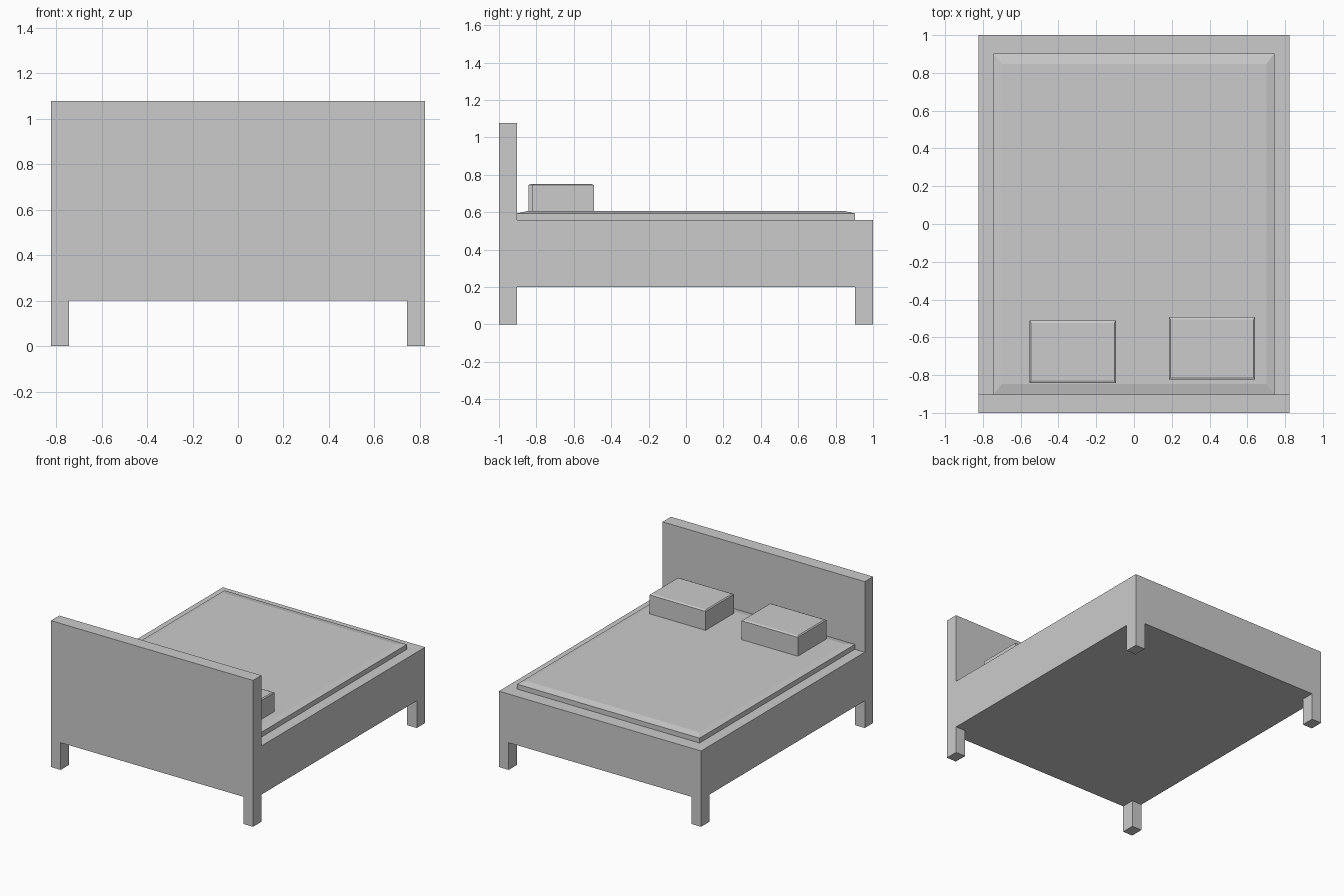
import bpy, bmesh

if "Cube" in bpy.data.objects:
    bpy.data.objects.remove(bpy.data.objects["Cube"])

W, L = 0.823, 1.0            # half width and half length of the bed
LEG_Z, FRAME_Z, HEAD_Z = 0.2, 0.558, 1.077


def finish(name, bm):
    bmesh.ops.recalc_face_normals(bm, faces=bm.faces)
    mesh = bpy.data.meshes.new(name)
    bm.to_mesh(mesh)
    bm.free()
    obj = bpy.data.objects.new(name, mesh)
    bpy.context.collection.objects.link(obj)
    return obj


def loft_box(name, x0, x1, y0, y1, levels):
    """Stack rectangles, each level = (z, inset x, inset y), into a closed block."""
    bm = bmesh.new()
    rings = []
    for z, ix, iy in levels:
        corners = [(x0 + ix, y0 + iy), (x1 - ix, y0 + iy),
                   (x1 - ix, y1 - iy), (x0 + ix, y1 - iy)]
        rings.append([bm.verts.new((x, y, z)) for x, y in corners])
    bm.faces.new(rings[0])
    bm.faces.new(rings[-1])
    for a, b in zip(rings, rings[1:]):
        for i in range(4):
            j = (i + 1) % 4
            bm.faces.new((a[i], a[j], b[j], b[i]))
    return finish(name, bm)


# Frame and headboard: one L-shaped side profile extruded across the width
profile = [(-L, LEG_Z), (L, LEG_Z), (L, FRAME_Z), (-0.903, FRAME_Z),
           (-0.903, HEAD_Z), (-L, HEAD_Z)]
bm = bmesh.new()
face = bm.faces.new([bm.verts.new((-W, y, z)) for y, z in profile])
ext = bmesh.ops.extrude_face_region(bm, geom=[face], use_keep_orig=True)
bmesh.ops.translate(bm, vec=(2 * W, 0, 0),
                    verts=[g for g in ext["geom"] if isinstance(g, bmesh.types.BMVert)])
finish("frame_and_headboard", bm)

# Four corner legs, flush with the frame
for sx, side in ((-1, "left"), (1, "right")):
    for sy, end in ((-1, "head"), (1, "foot")):
        xs = sorted((sx * W, sx * 0.743))
        ys = sorted((sy * L, sy * 0.903))
        loft_box(f"{end}_{side}_leg", *xs, *ys, [(0, 0, 0), (LEG_Z, 0, 0)])

# Mattress with a shallow sloped rim
loft_box("mattress", -0.743, 0.743, -0.903, 0.903,
         [(FRAME_Z, 0, 0), (0.594, 0, 0), (0.606, 0.042, 0.055)])

# Two pillows with slightly bevelled tops
for side, x0, x1, y0, y1 in (("left", -0.553, -0.096, -0.843, -0.51),
                             ("right", 0.185, 0.641, -0.824, -0.492)):
    loft_box(f"{side}_pillow", x0, x1, y0, y1,
             [(0.604, 0, 0), (0.745, 0, 0), (0.751, 0.008, 0.014)])
